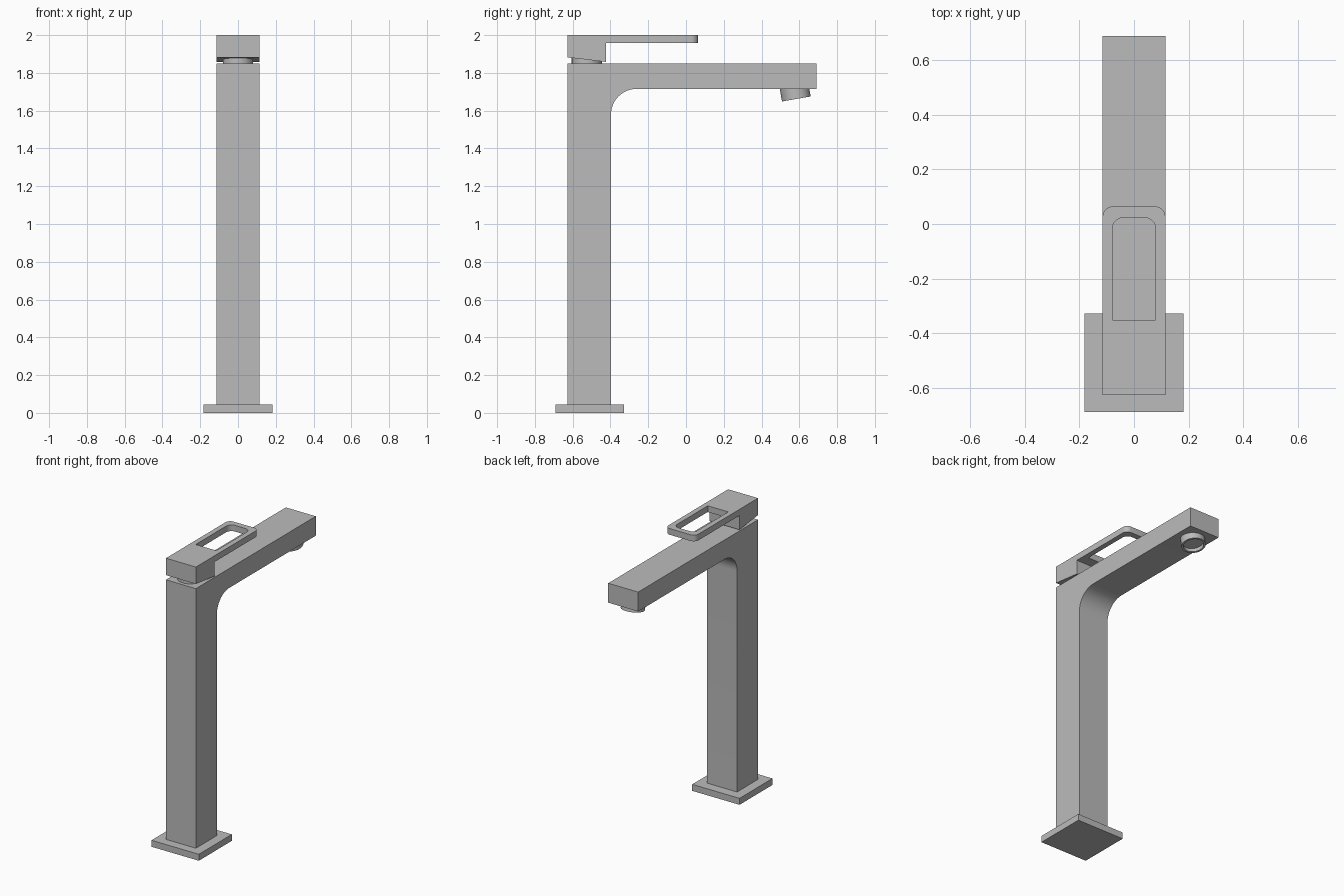
import bpy, bmesh, math
from mathutils import Matrix, Vector

if "Cube" in bpy.data.objects:
    bpy.data.objects.remove(bpy.data.objects["Cube"])

metal = bpy.data.materials.new("brushed_grey")
metal.diffuse_color = (0.5, 0.5, 0.5, 1)
metal.use_nodes = True
metal.node_tree.nodes["Principled BSDF"].inputs["Base Color"].default_value = metal.diffuse_color


def finish(name, bm):
    """Turn a bmesh into a named object with sharp-edged smooth shading."""
    bmesh.ops.recalc_face_normals(bm, faces=bm.faces)
    me = bpy.data.meshes.new(name)
    bm.to_mesh(me)
    bm.free()
    me.materials.append(metal)
    ob = bpy.data.objects.new(name, me)
    bpy.context.collection.objects.link(ob)
    bpy.ops.object.select_all(action='DESELECT')
    ob.select_set(True)
    bpy.context.view_layer.objects.active = ob
    bpy.ops.object.shade_smooth_by_angle(angle=math.radians(30))
    return ob


def side_profile(points, half_width):
    """Extrude a (y, z) side profile symmetrically along x."""
    bm = bmesh.new()
    face = bm.faces.new([bm.verts.new((-half_width, y, z)) for y, z in points])
    ext = bmesh.ops.extrude_face_region(bm, geom=[face])["geom"]
    bmesh.ops.translate(bm, vec=(2 * half_width, 0, 0),
                        verts=[v for v in ext if isinstance(v, bmesh.types.BMVert)])
    return bm


def box(half_width, y0, y1, z0, z1):
    return side_profile([(y0, z0), (y1, z0), (y1, z1), (y0, z1)], half_width)


def round_tip(bm, radius):
    """Round the two vertical edges at the far +y end."""
    tip = max(v.co.y for v in bm.verts)
    edges = [e for e in bm.edges
             if all(abs(v.co.y - tip) < 1e-4 for v in e.verts)
             and abs(e.verts[0].co.x - e.verts[1].co.x) < 1e-4]
    bmesh.ops.bevel(bm, geom=edges, offset=radius, segments=8, profile=0.5,
                    affect='EDGES')


def cylinder(radius, depth, center, tilt=0):
    bm = bmesh.new()
    bmesh.ops.create_cone(bm, cap_ends=True, segments=48, radius1=radius,
                          radius2=radius, depth=depth,
                          matrix=Matrix.Translation(center) @ Matrix.Rotation(tilt, 4, 'X'))
    return bm


# Square base plate
finish("base_plate", box(0.182, -0.69, -0.328, 0, 0.045))

# Column and spout in one piece, with a rounded inner corner
R = 0.135
fillet = [(-0.397 + R - R * math.cos(a), 1.715 - R + R * math.sin(a))
          for a in (i * math.pi / 24 for i in range(13))]
finish("column_and_spout", side_profile(
    [(-0.627, 0.045), (-0.397, 0.045)] + fillet +
    [(0.69, 1.715), (0.69, 1.85), (-0.627, 1.85)], 0.115))

# Cartridge neck between column and handle
finish("handle_neck", cylinder(0.08, 0.05, (0, -0.525, 1.87)))

# Handle: sloped-bottom head with a flat lever, slotted through
bm = side_profile([(-0.627, 1.882), (-0.423, 1.858), (-0.423, 1.957),
                   (0.064, 1.957), (0.064, 2.0), (-0.627, 2.0)], 0.115)
round_tip(bm, 0.037)
handle = finish("lever_handle", bm)
bm = box(0.079, -0.352, 0.023, 1.9, 2.1)
round_tip(bm, 0.04)
cutter = finish("slot_cutter", bm)
cutter.hide_render = True
mod = handle.modifiers.new("slot", 'BOOLEAN')
mod.operation, mod.solver, mod.object = 'DIFFERENCE', 'EXACT', cutter
bpy.context.view_layer.objects.active = handle
bpy.ops.object.modifier_apply(modifier="slot")
bpy.data.objects.remove(cutter)

# Tilted outlet nozzle with a recessed underside
tilt = math.radians(10)
axis = Vector((0, math.sin(tilt), -math.cos(tilt)))
bm = cylinder(0.077, 0.09, Vector((0, 0.584, 1.662)) - axis * 0.045, tilt)
bm.normal_update()
bottom = max(bm.faces, key=lambda f: f.normal.dot(axis))
bmesh.ops.inset_region(bm, faces=[bottom], thickness=0.013)
rec = bmesh.ops.extrude_face_region(bm, geom=[bottom])["geom"]
bmesh.ops.translate(bm, vec=-axis * 0.025,
                    verts=[v for v in rec if isinstance(v, bmesh.types.BMVert)])
if bottom.is_valid:
    bmesh.ops.delete(bm, geom=[bottom], context='FACES_ONLY')
finish("outlet_nozzle", bm)
